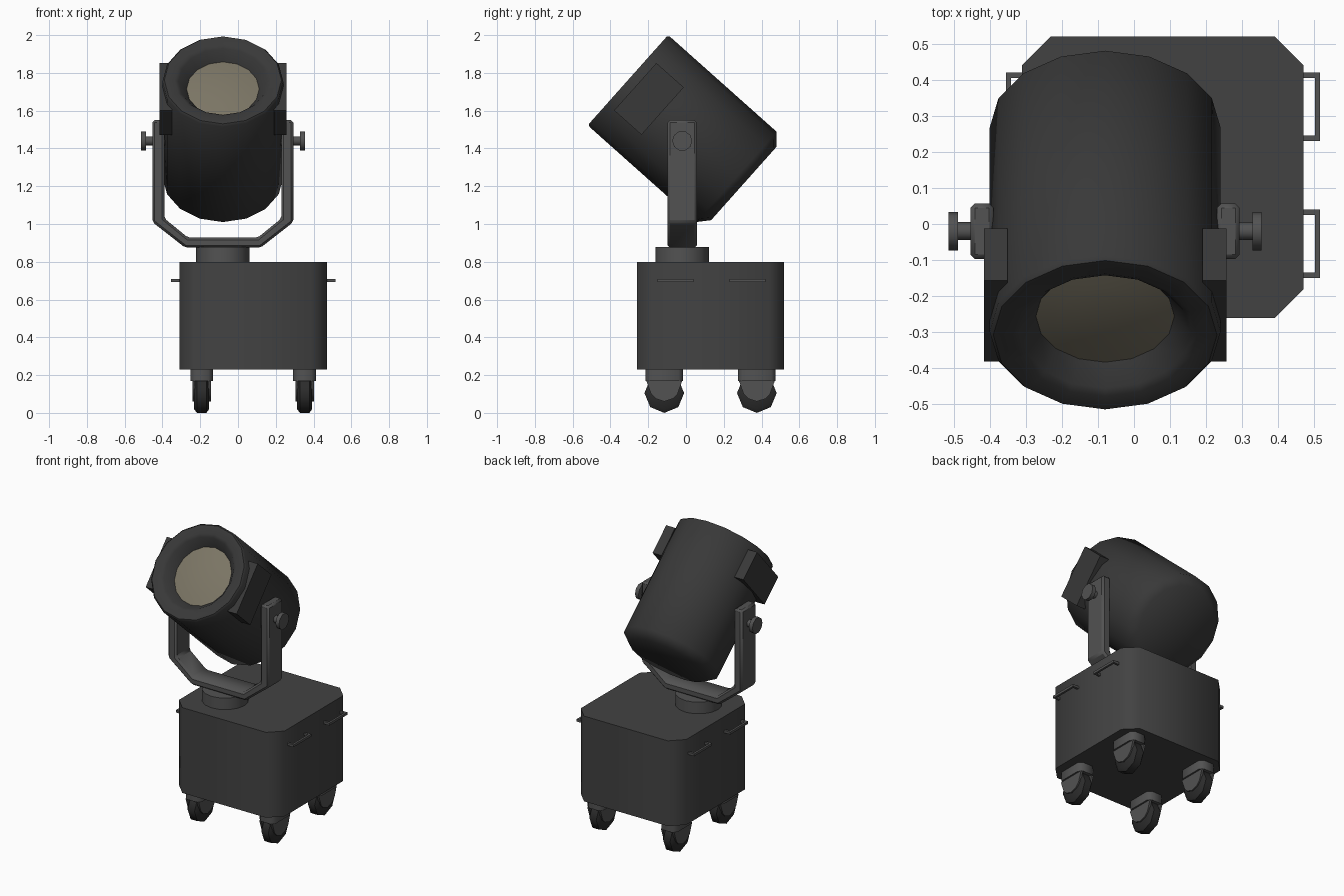
import bpy, bmesh
from math import cos, sin, pi, radians
from mathutils import Matrix, Vector

if "Cube" in bpy.data.objects:
    bpy.data.objects.remove(bpy.data.objects["Cube"])


def material(name, rgb):
    m = bpy.data.materials.new(name)
    m.diffuse_color = (*rgb, 1)
    m.use_nodes = True
    m.node_tree.nodes["Principled BSDF"].inputs["Base Color"].default_value = m.diffuse_color
    return m


DARK = material("dark_paint", (0.04, 0.04, 0.04))
GREY = material("grey_metal", (0.085, 0.085, 0.085))
CASE = material("case_paint", (0.055, 0.055, 0.055))
RUBBER = material("rubber", (0.025, 0.025, 0.025))
GLASS = material("lens_glass", (0.20, 0.18, 0.13))


def finish(name, bm, mat, matrix=Matrix(), angle=40, bevel=0):
    bmesh.ops.recalc_face_normals(bm, faces=bm.faces)
    me = bpy.data.meshes.new(name)
    bm.to_mesh(me)
    bm.free()
    me.materials.append(mat)
    ob = bpy.data.objects.new(name, me)
    ob.matrix_world = matrix
    bpy.context.collection.objects.link(ob)
    if bevel:
        mod = ob.modifiers.new("Bevel", 'BEVEL')
        mod.width, mod.segments = bevel, 1
    bpy.ops.object.select_all(action='DESELECT')
    ob.select_set(True)
    bpy.context.view_layer.objects.active = ob
    bpy.ops.object.shade_smooth_by_angle(angle=radians(angle))
    return ob


def prism(name, outline, start, end, mat, axes="xyz", **kw):
    """Outline in the first two axes, extruded along the third."""
    a, b, c = ("xyz".index(k) for k in axes)
    bm = bmesh.new()
    verts = []
    for u, v in outline:
        p = [0, 0, 0]
        p[a], p[b], p[c] = u, v, start
        verts.append(bm.verts.new(p))
    face = bm.faces.new(verts)
    vec = [0, 0, 0]
    vec[c] = end - start
    new = bmesh.ops.extrude_face_region(bm, geom=[face], use_keep_orig=True)["geom"]
    bmesh.ops.translate(bm, vec=vec, verts=[g for g in new if isinstance(g, bmesh.types.BMVert)])
    return finish(name, bm, mat, **kw)


def lathe(name, profile, sides, mat, matrix, **kw):
    """Revolve (radius, height) points about local z."""
    bm = bmesh.new()
    rings = []
    for r, h in profile:
        n = sides if r > 0 else 1
        rings.append([bm.verts.new((r * sin(2 * pi * i / n), r * cos(2 * pi * i / n), h)) for i in range(n)])
    for lo, hi in zip(rings, rings[1:]):
        for i in range(sides):
            j = (i + 1) % sides
            quad = [lo[i % len(lo)], lo[j % len(lo)], hi[j % len(hi)], hi[i % len(hi)]]
            bm.faces.new(list(dict.fromkeys(quad)))
    return finish(name, bm, mat, matrix, **kw)


def cut_rect(cx, cy, hx, hy, c):
    """Rectangle with cut corners."""
    return [(cx - hx + c, cy - hy), (cx + hx - c, cy - hy), (cx + hx, cy - hy + c), (cx + hx, cy + hy - c),
            (cx + hx - c, cy + hy), (cx - hx + c, cy + hy), (cx - hx, cy + hy - c), (cx - hx, cy - hy + c)]


BX, BY = 0.08, 0.13      # centre of the base case
LX, LY = -0.08, -0.02    # turning axis of the lamp

# Base case with cut corners
prism("base_case", cut_rect(BX, BY, 0.39, 0.39, 0.08), 0.23, 0.80, CASE, angle=50)

# Carrying handles, two on each side
for side in (-1, 1):
    for y in (-0.055, 0.325):
        x0, x1 = BX + side * 0.385, BX + side * 0.435
        xi = x1 - side * 0.014
        u = [(x0, y - 0.095), (x1, y - 0.095), (x1, y + 0.095), (x0, y + 0.095),
             (x0, y + 0.08), (xi, y + 0.08), (xi, y - 0.08), (x0, y - 0.08)]
        prism("carry_handle", u, 0.692, 0.708, GREY)

# Casters
for sx in (-1, 1):
    for sy in (-1, 1):
        cx, cy = BX + sx * 0.2725, BY + sy * 0.245
        prism("caster_mount", cut_rect(cx, cy, 0.06, 0.10, 0.025), 0.17, 0.231, GREY, angle=50)
        cheek = [(cy + u, v) for u, v in
                 ((-0.095, 0.17), (-0.07, 0.10), (-0.045, 0.075), (0, 0.06),
                  (0.045, 0.075), (0.07, 0.10), (0.095, 0.17))]
        for s in (-1, 1):
            prism("caster_fork", cheek, cx + s * 0.034, cx + s * 0.049, GREY, axes="yzx")
        lathe("caster_wheel", [(0, -0.04), (0.085, -0.04), (0.105, -0.025), (0.105, 0.025), (0.085, 0.04), (0, 0.04)],
              8, RUBBER, Matrix.Translation((cx, cy, 0.105)) @ Matrix.Rotation(pi / 2, 4, 'Y'), angle=50)

# Turntable under the yoke
lathe("turntable", [(0, 0.79), (0.142, 0.79), (0.142, 0.877), (0, 0.877)], 16, GREY,
      Matrix.Translation((LX, LY, 0)))

# Yoke
half = [(0.20, 0.875), (0.373, 1.01), (0.373, 1.55), (0.31, 1.55), (0.31, 1.03), (0.185, 0.928)]
outer, inner = half[:3], half[3:]
loop = half + [(-x, z) for x, z in inner[::-1]] + [(-x, z) for x, z in outer[::-1]]
prism("yoke", [(LX + x, z) for x, z in loop], LY - 0.077, LY + 0.077, GREY, axes="xzy", angle=50, bevel=0.012)

# Tilt knobs, one each side
for side in (-1, 1):
    m = Matrix.Translation((LX, LY, 1.44)) @ Matrix.Rotation(side * pi / 2, 4, 'Y')
    lathe("tilt_knob", [(0, 0.29), (0.025, 0.29), (0.025, 0.408), (0.053, 0.408), (0.053, 0.434), (0, 0.434)],
          10, GREY, m)

# Lamp frame: local z runs from the front face to the back
axis, up = Vector((0, 0.746, -0.665)).normalized(), Vector((0, 0.665, 0.746)).normalized()
lamp = Matrix((Vector((-1, 0, 0)), up, axis)).transposed().to_4x4()
lamp.translation = (LX, -0.3075, 1.7615)

# Lamp drum with rim, recess and rounded back edge
lathe("lamp_drum", [(0, 0.075), (0.19, 0.075), (0.235, 0.012), (0.255, 0), (0.31, 0), (0.32, 0.012),
                    (0.32, 0.77), (0.26, 0.822), (0, 0.822)], 16, DARK, lamp, angle=50)

# Lens, slightly domed
lathe("lens", [(0.192, 0.07), (0.13, 0.06), (0.06, 0.055), (0, 0.053)], 16, GLASS, lamp)

# Side boxes on the drum
for side in (-1, 1):
    prism("side_box", [(-0.168, 0.052), (0.168, 0.052), (0.168, 0.246), (-0.168, 0.246)],
          side * 0.27, side * 0.336, DARK, axes="yzx", matrix=lamp)
